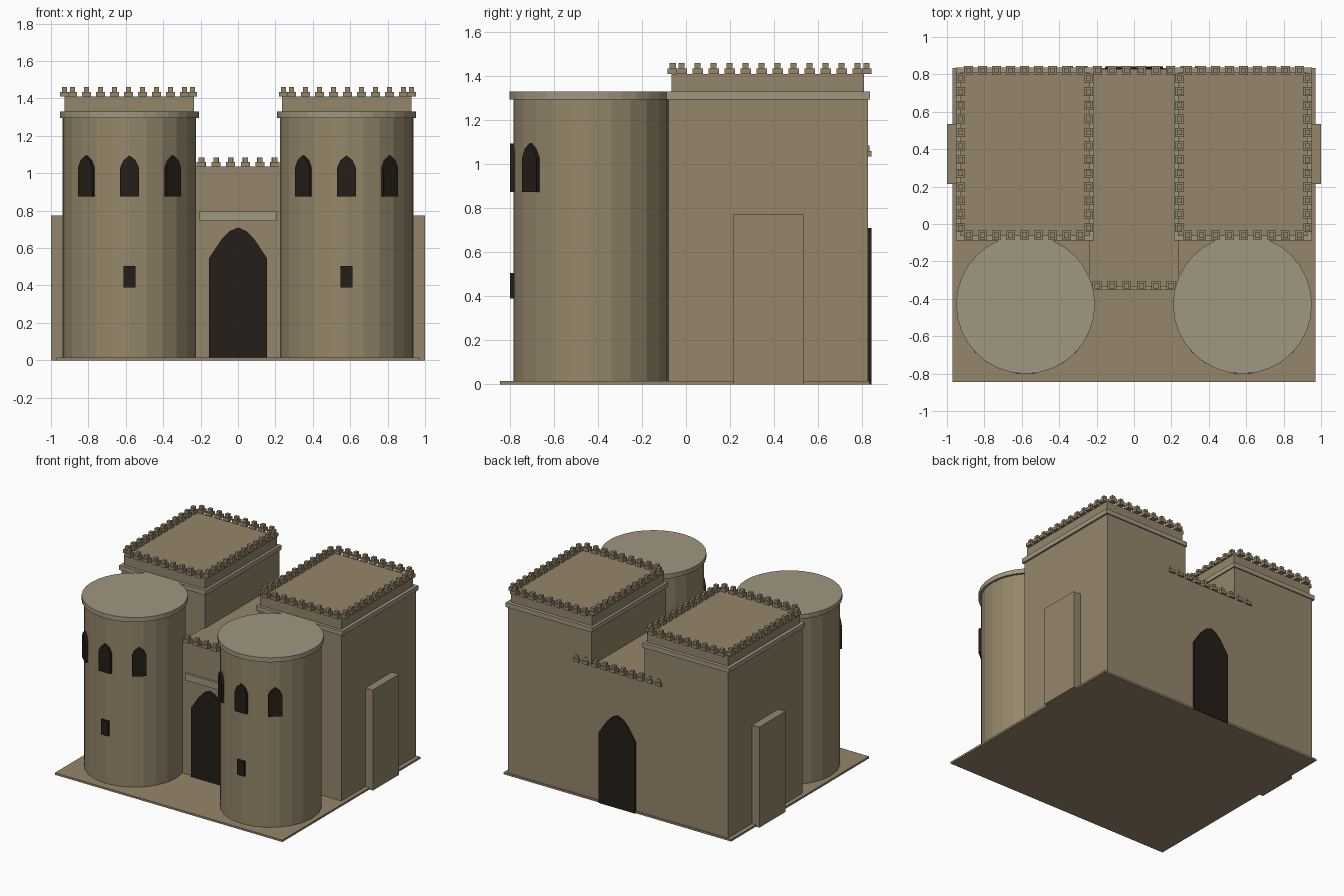
import bpy, bmesh
from math import radians, sin, cos
from mathutils import Matrix, Vector

if "Cube" in bpy.data.objects:
    bpy.data.objects.remove(bpy.data.objects["Cube"])


def material(name, rgb):
    m = bpy.data.materials.new(name)
    m.diffuse_color = (*rgb, 1)
    m.use_nodes = True
    m.node_tree.nodes["Principled BSDF"].inputs["Base Color"].default_value = m.diffuse_color
    return m


STONE = material("stone", (0.30, 0.24, 0.145))
TRIM = material("trim", (0.35, 0.31, 0.22))
DARK = material("dark_opening", (0.018, 0.013, 0.009))


def finish(name, bm, mat):
    bmesh.ops.recalc_face_normals(bm, faces=bm.faces)
    me = bpy.data.meshes.new(name)
    bm.to_mesh(me)
    bm.free()
    me.materials.append(mat)
    ob = bpy.data.objects.new(name, me)
    bpy.context.collection.objects.link(ob)
    return ob


def add_box(bm, x0, x1, y0, y1, z0, z1):
    size = Matrix.Diagonal((x1 - x0, y1 - y0, z1 - z0, 1))
    mid = Matrix.Translation(((x0 + x1) / 2, (y0 + y1) / 2, (z0 + z1) / 2))
    bmesh.ops.create_cube(bm, size=1, matrix=mid @ size)


def box(name, mat, *dims):
    bm = bmesh.new()
    add_box(bm, *dims)
    return finish(name, bm, mat)


def cylinder(name, mat, x, y, r, z0, z1, sides):
    bm = bmesh.new()
    bmesh.ops.create_cone(bm, cap_ends=True, segments=sides, radius1=r, radius2=r,
                          depth=z1 - z0, matrix=Matrix.Translation((x, y, (z0 + z1) / 2)))
    return finish(name, bm, mat)


def panel(name, mat, half, depth, loc, angle=0):
    """Extrude a mirrored half outline (x, z) into a slab facing -y."""
    outline = half + [(-x, z) for x, z in reversed(half) if x > 0]
    bm = bmesh.new()
    face = bm.faces.new([bm.verts.new((x, -depth / 2, z)) for x, z in outline])
    new = bmesh.ops.extrude_face_region(bm, geom=[face])["geom"]
    bmesh.ops.translate(bm, vec=(0, depth, 0),
                        verts=[v for v in new if isinstance(v, bmesh.types.BMVert)])
    bm.transform(Matrix.Translation(loc) @ Matrix.Rotation(angle, 4, 'Z'))
    return finish(name, bm, mat)


def battlements(name, points, z, h=0.05):
    """Two-step merlons at each point."""
    bm = bmesh.new()
    for x, y in points:
        for r, a, b in ((0.024, z, z + h / 2), (0.014, z + h / 2, z + h)):
            add_box(bm, x - r, x + r, y - r, y + r, a, b)
    return finish(name, bm, STONE)


def spread(a, b, n):
    return [a + (b - a) * i / (n - 1) for i in range(n)]


DOOR = [(0.155, 0.0), (0.155, 0.545), (0.085, 0.65), (0.045, 0.69), (0, 0.71)]
WINDOW = [(0.05, 0.875), (0.05, 1.03), (0.032, 1.07), (0, 1.095)]
SLIT = [(0.031, 0.39), (0.031, 0.505)]

# Base slab and central gatehouse
box("base_slab", STONE, -0.97, 0.97, -0.845, 0.835, 0, 0.015)
box("gatehouse", STONE, -0.24, 0.24, -0.335, 0.828, 0, 1.035)
box("gate_lintel", TRIM, -0.205, 0.205, -0.352, -0.32, 0.745, 0.797)
panel("front_gate", DARK, DOOR, 0.03, (0, -0.338, 0))
panel("back_gate", DARK, DOOR, 0.03, (0, 0.828, 0))
battlements("gatehouse_front_battlements",
            [(x, -0.33) for x in spread(-0.197, 0.197, 6)], 1.035)
battlements("gatehouse_back_battlements",
            [(x, 0.82) for x in spread(-0.35, 0.35, 10)], 1.035)

for s, side in ((-1, "left"), (1, "right")):
    def span(a, b):
        return sorted((s * a, s * b))

    # Square rear tower with ledge and parapet
    box(side + "_rear_tower", STONE, *span(0.225, 0.937), -0.08, 0.828, 0, 1.295)
    box(side + "_rear_ledge", TRIM, *span(0.215, 0.952), -0.088, 0.837, 1.295, 1.33)
    box(side + "_rear_parapet", STONE, *span(0.235, 0.927), -0.065, 0.81, 1.33, 1.41)
    box(side + "_buttress", STONE, *span(0.90, 1.0), 0.215, 0.535, 0, 0.775)
    ring = [(s * x, y) for x in spread(0.286, 0.885, 9) for y in (-0.06, 0.82)]
    ring += [(s * x, y) for x in (0.243, 0.928) for y in spread(-0.02, 0.78, 12)]
    battlements(side + "_rear_battlements", ring, 1.41)

    # Round front tower with cap, windows and slit
    cx, cy = s * 0.58, -0.43
    cylinder(side + "_round_tower", STONE, cx, cy, 0.355, 0, 1.295, 24)
    cylinder(side + "_round_cap", TRIM, cx, cy, 0.371, 1.295, 1.33, 32)
    for i, deg in enumerate((-40, 0, 40)):
        a = radians(deg)
        loc = Vector((cx + 0.354 * sin(a), cy - 0.354 * cos(a), 0))
        panel(f"{side}_window_{i + 1}", DARK, WINDOW, 0.03, loc, a)
    panel(side + "_slit", DARK, SLIT, 0.03, (cx, cy - 0.354, 0))
